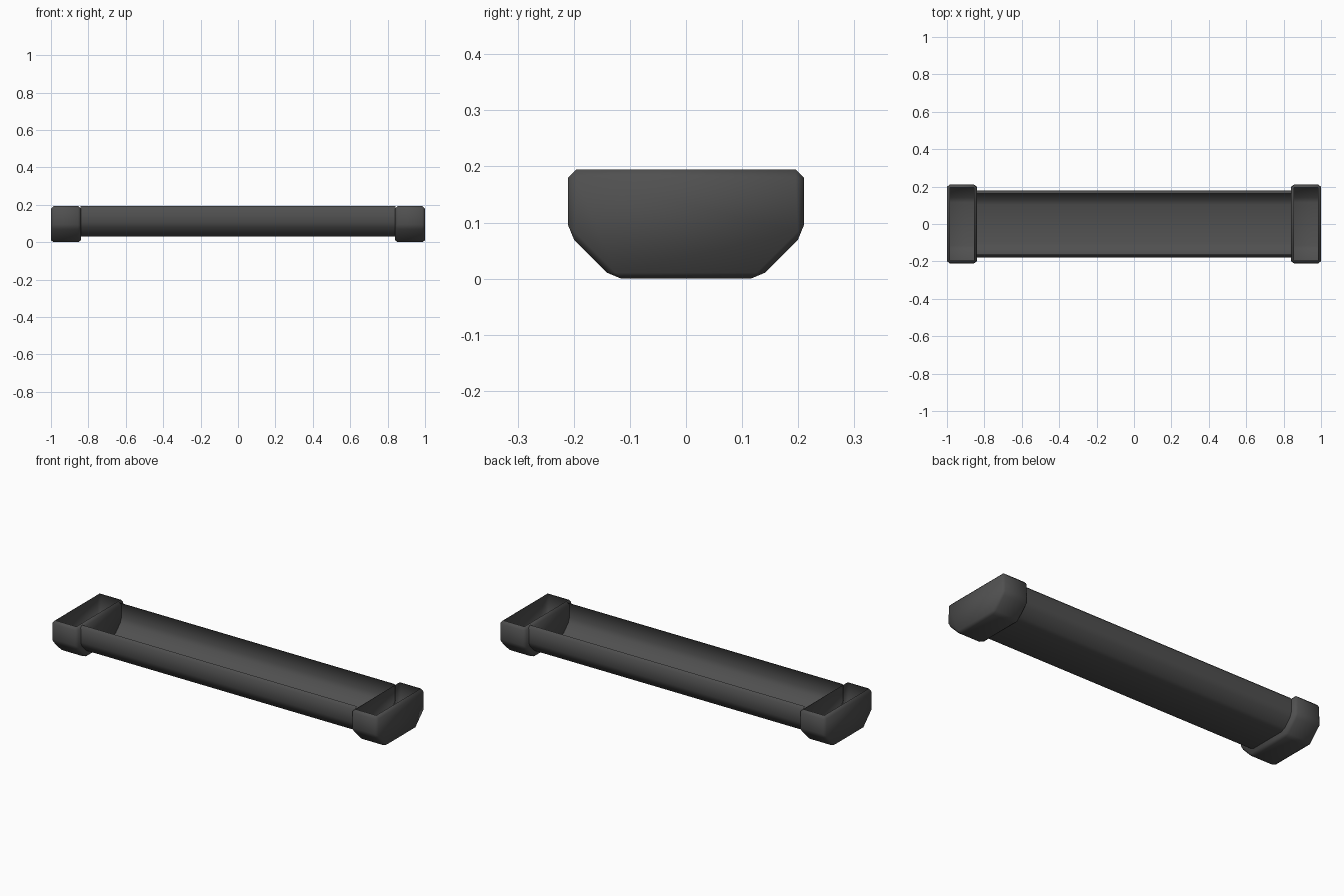
import bpy, bmesh

if "Cube" in bpy.data.objects:
    bpy.data.objects.remove(bpy.data.objects["Cube"])

charcoal = bpy.data.materials.new("charcoal_plastic")
charcoal.diffuse_color = (0.08, 0.08, 0.08, 1)
charcoal.use_nodes = True
charcoal.node_tree.nodes["Principled BSDF"].inputs["Base Color"].default_value = charcoal.diffuse_color

TOP = 0.195      # rim height
CHAMFER = 0.015


def open_prism(name, half_profile, x0, x1, open_ends=False):
    """Chamfered prism along x, hollow, with the top left open."""
    profile = half_profile + [(-y, z) for y, z in reversed(half_profile)]
    bm = bmesh.new()
    ends = [[bm.verts.new((x, y, z)) for y, z in profile] for x in (x0, x1)]
    n = len(profile)
    for i in range(n):
        j = (i + 1) % n
        bm.faces.new((ends[0][i], ends[0][j], ends[1][j], ends[1][i]))
    bm.faces.new(ends[0])
    bm.faces.new(ends[1])
    bmesh.ops.recalc_face_normals(bm, faces=bm.faces[:])

    # caps are chamfered all round, the channel only along its length
    edges = [e for e in bm.edges
             if not open_ends or abs(e.verts[0].co.x - e.verts[1].co.x) > 0.1]
    bmesh.ops.bevel(bm, geom=edges, offset=CHAMFER, offset_type='ABSOLUTE',
                    segments=1, profile=0.5, affect='EDGES')
    bm.normal_update()

    # remove the top, and the ends of the channel
    gone = [f for f in bm.faces
            if f.normal.z > 0.99 or (open_ends and abs(f.normal.x) > 0.99)]
    bmesh.ops.delete(bm, geom=gone, context='FACES')
    for f in bm.faces:
        f.smooth = True
    mesh = bpy.data.meshes.new(name)
    bm.to_mesh(mesh)
    bm.free()
    mesh.materials.append(charcoal)
    obj = bpy.data.objects.new(name, mesh)
    bpy.context.collection.objects.link(obj)
    return obj


# long open channel
open_prism("channel", [(0.118, 0.03), (0.178, 0.091), (0.178, TOP)],
           -0.843, 0.843, open_ends=True)

# larger open-topped boxes at both ends
cap_profile = [(0.13, 0.0), (0.21, 0.08), (0.21, TOP)]
open_prism("left_end_cap", cap_profile, -1.0, -0.84)
open_prism("right_end_cap", cap_profile, 0.84, 1.0)
